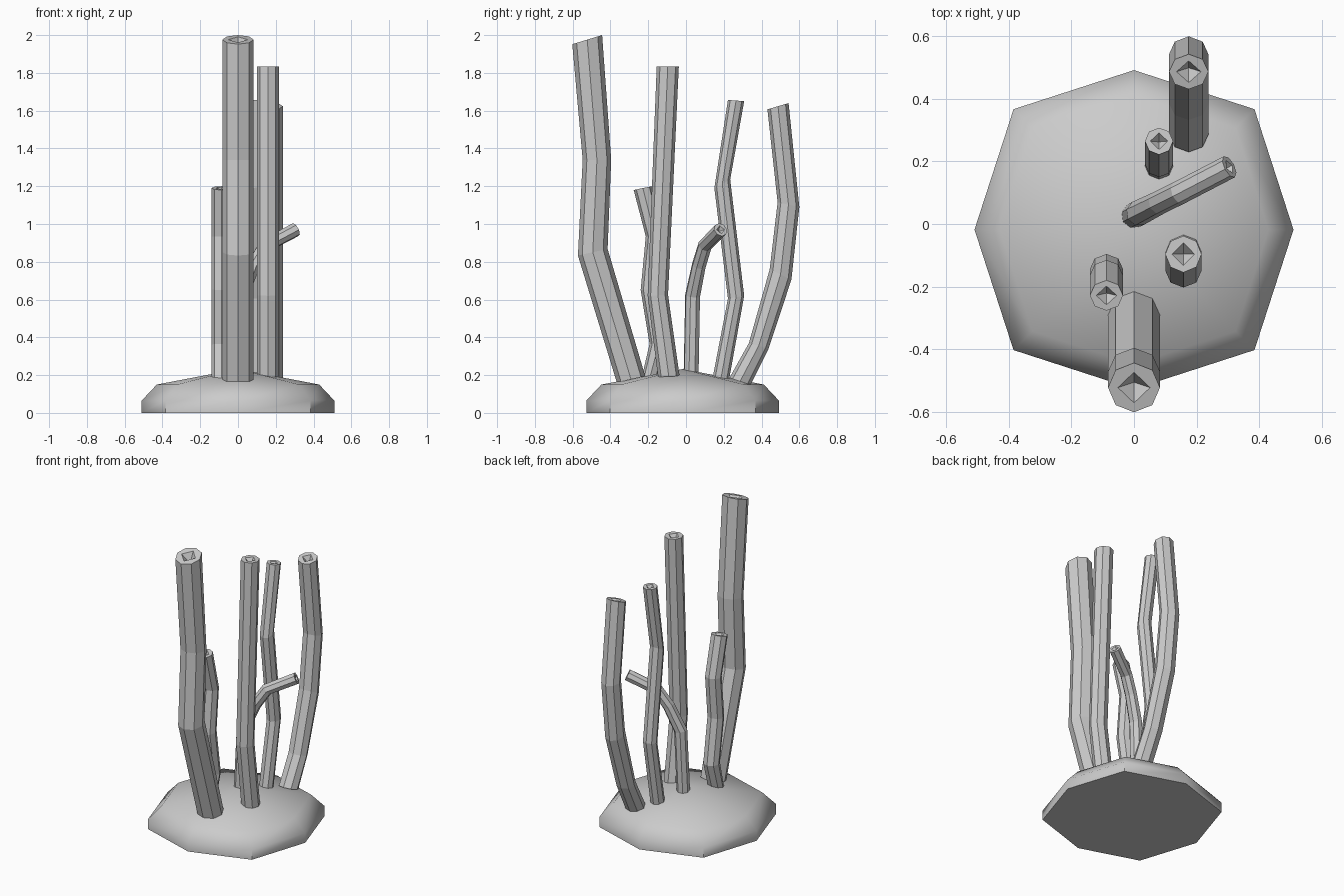
import bpy, math
from mathutils import Vector

if "Cube" in bpy.data.objects:
    bpy.data.objects.remove(bpy.data.objects["Cube"])


def make(name, verts, faces):
    mesh = bpy.data.meshes.new(name)
    mesh.from_pydata([tuple(v) for v in verts], [], faces)
    mesh.update()
    ob = bpy.data.objects.new(name, mesh)
    bpy.context.collection.objects.link(ob)
    return ob


def loft(name, rings, pit):
    """Octagonal tube; each ring is (centre, u axis, v axis). A square pit sinks into the top."""
    verts, faces = [], []
    for c, u, v in rings:
        for i in range(8):
            a = i * math.pi / 4
            verts.append(c + u * math.cos(a) + v * math.sin(a))
    for r in range(len(rings) - 1):
        for i in range(8):
            j = (i + 1) % 8
            faces.append((r * 8 + i, r * 8 + j, r * 8 + 8 + j, r * 8 + 8 + i))
    faces.append(tuple(reversed(range(8))))
    # end rim and pit
    c, u, v = rings[-1]
    top, d = (len(rings) - 1) * 8, len(verts)
    for s, t in ((1, 0), (0, 1), (-1, 0), (0, -1)):
        verts.append(c + u * s * 0.62 + v * t * 0.62)
    n = u.cross(v).normalized()
    verts.append(c - n * pit)
    for k in range(4):
        m = (k + 1) % 4
        faces.append((top + 2 * k, top + 2 * k + 1, top + (2 * k + 2) % 8, d + m, d + k))
        faces.append((d + k, d + m, d + 4))
    return make(name, verts, faces)


def upright(name, x, r, profile):
    """Tube bending in the y-z plane; profile rows are (front y, z, back y, z)."""
    rings = []
    for y0, z0, y1, z1 in profile:
        c = Vector((x, (y0 + y1) / 2, (z0 + z1) / 2))
        rings.append((c, Vector((r, 0, 0)), Vector((0, (y1 - y0) / 2, (z1 - z0) / 2))))
    return loft(name, rings, r * 0.7)


# Base: chamfered octagonal slab with a slightly domed top
verts, faces = [], []
for r, z in ((0.51, 0), (0.51, 0.065), (0.43, 0.15)):
    for i in range(8):
        a = i * math.pi / 4
        k = r * (1.068 if i % 2 else 1)
        verts.append((k * math.cos(a), k * math.sin(a) - 0.018, z))
verts.append((0, -0.018, 0.232))
for i in range(8):
    j = (i + 1) % 8
    faces += [(i, j, 8 + j, 8 + i), (8 + i, 8 + j, 16 + j, 16 + i), (16 + i, 16 + j, 24)]
faces.append(tuple(reversed(range(8))))
base = make("base", verts, faces)
base.data.shade_smooth()
base.data.set_sharp_from_angle(angle=math.radians(46))
base.data.polygons[-1].use_smooth = False

# Upright stalks
upright("tall_front_stalk", 0, 0.083, [
    (-0.366, 0.16, -0.216, 0.195), (-0.572, 0.833, -0.415, 0.868),
    (-0.547, 1.34, -0.396, 1.34), (-0.602, 1.952, -0.444, 2.0)])
upright("short_left_stalk", -0.088, 0.053, [
    (-0.235, 0.185, -0.145, 0.2), (-0.193, 0.365, -0.096, 0.36),
    (-0.24, 0.65, -0.14, 0.66), (-0.213, 0.935, -0.115, 0.935),
    (-0.277, 1.18, -0.18, 1.2)])
upright("middle_right_stalk", 0.158, 0.058, [
    (-0.148, 0.19, -0.034, 0.195), (-0.203, 0.62, -0.095, 0.625),
    (-0.155, 1.835, -0.038, 1.835)])
upright("inner_back_stalk", 0.08, 0.045, [
    (0.142, 0.19, 0.227, 0.17), (0.222, 0.605, 0.308, 0.62),
    (0.15, 1.19, 0.234, 1.235), (0.222, 1.657, 0.308, 1.65)])
upright("outer_back_stalk", 0.175, 0.063, [
    (0.23, 0.185, 0.342, 0.148), (0.333, 0.37, 0.437, 0.34),
    (0.443, 0.76, 0.558, 0.705), (0.485, 1.115, 0.6, 1.09),
    (0.431, 1.607, 0.543, 1.64)])

# Thin curved stalk that leans out to the right and back
path = [Vector(p) for p in ((0, 0.027, 0.205), (0.015, 0.035, 0.62), (0.08, 0.068, 0.78),
                            (0.145, 0.1, 0.885), (0.305, 0.183, 0.97))]
side = Vector((0.87, 0.49, 0)).cross(Vector((0, 0, 1))).normalized()
rings = []
for i, p in enumerate(path):
    a, b = path[max(i - 1, 0)], path[min(i + 1, len(path) - 1)]
    t = (p - a).normalized() + (b - p).normalized()
    u = (side - t.normalized() * side.dot(t.normalized())).normalized()
    r = 0.041 if i < 2 else 0.038
    rings.append((p, u * r, t.normalized().cross(u) * r))
loft("curved_stalk", rings, 0.025)
